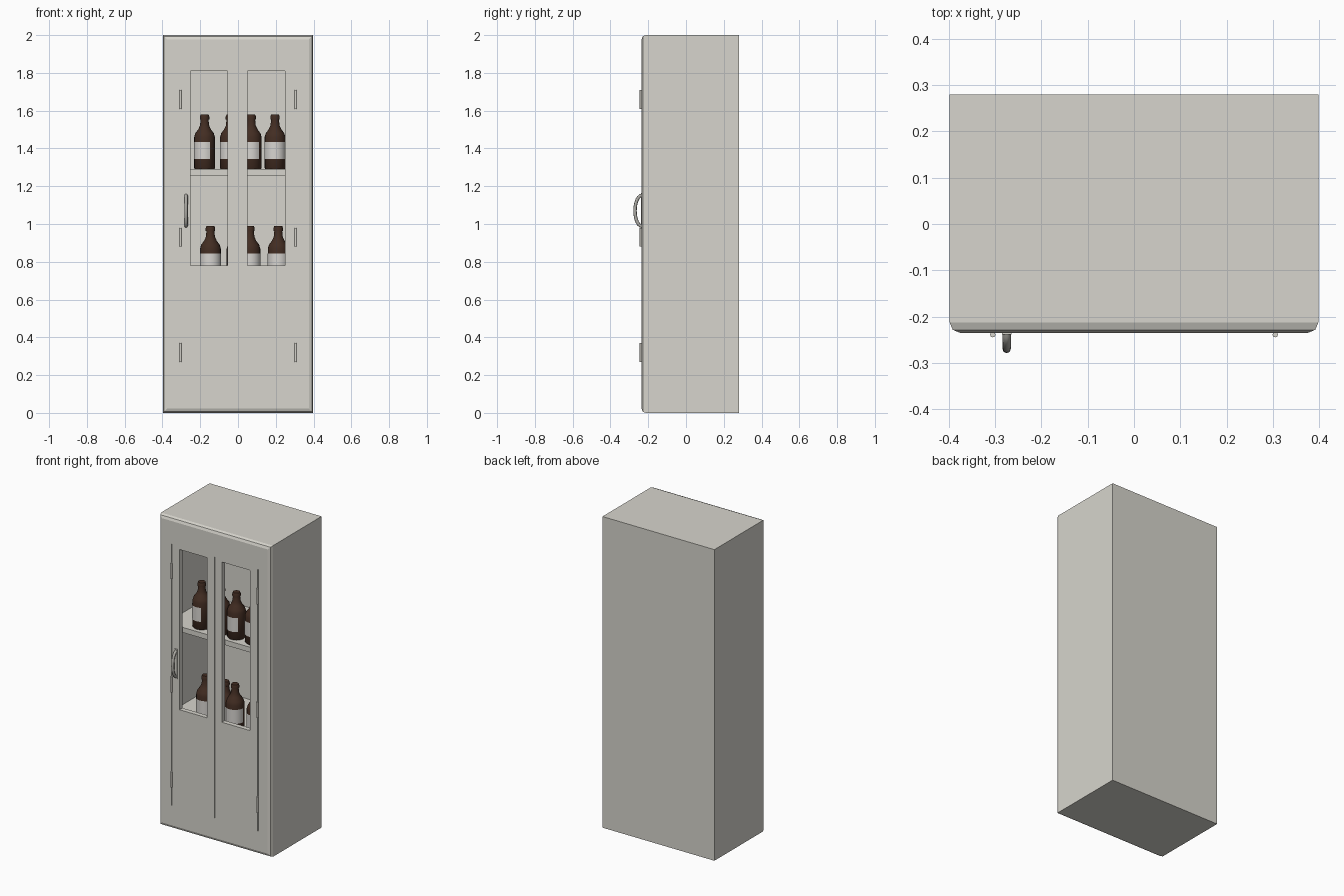
import bpy, bmesh, math
from mathutils import Vector

if "Cube" in bpy.data.objects:
    bpy.data.objects.remove(bpy.data.objects["Cube"])


def material(name, rgb):
    m = bpy.data.materials.new(name)
    m.diffuse_color = (*rgb, 1)
    m.use_nodes = True
    m.node_tree.nodes["Principled BSDF"].inputs["Base Color"].default_value = m.diffuse_color
    return m


PAINT = material("pale grey paint", (0.68, 0.665, 0.61))
GLASS = material("brown glass", (0.055, 0.026, 0.016))
LABEL = material("paper label", (0.68, 0.66, 0.63))
METAL = material("grey metal", (0.42, 0.41, 0.38))


def finish(name, bm, mat):
    me = bpy.data.meshes.new(name)
    bmesh.ops.recalc_face_normals(bm, faces=bm.faces)
    bm.to_mesh(me)
    bm.free()
    me.materials.append(mat)
    ob = bpy.data.objects.new(name, me)
    bpy.context.collection.objects.link(ob)
    return ob


def box_mesh(x, y, z):
    bm = bmesh.new()
    bmesh.ops.create_cube(bm, size=1)
    for v in bm.verts:
        v.co = Vector([(a + b) / 2 + c * (b - a) for (a, b), c in zip((x, y, z), v.co)])
    return bm


def box(name, x, y, z, mat=PAINT):
    return finish(name, box_mesh(x, y, z), mat)


def smooth(ob, angle=35):
    bpy.ops.object.select_all(action='DESELECT')
    ob.select_set(True)
    bpy.context.view_layer.objects.active = ob
    bpy.ops.object.shade_smooth_by_angle(angle=math.radians(angle))


def cut(ob, x, y, z):
    cutter = box("cutter", x, y, z)
    cutter.hide_render = True
    mod = ob.modifiers.new("cut", 'BOOLEAN')
    mod.operation, mod.solver, mod.object = 'DIFFERENCE', 'EXACT', cutter
    bpy.context.view_layer.objects.active = ob
    bpy.ops.object.modifier_apply(modifier=mod.name)
    bpy.data.objects.remove(cutter)


# Cabinet body: rounded front rim, square back
FRONT = -0.235
bm = box_mesh((-0.398, 0.398), (FRONT, 0.28), (0, 2))
rim = [e for e in bm.edges if all(v.co.y < 0 for v in e.verts)]
bmesh.ops.bevel(bm, geom=rim, offset=0.022, segments=2, profile=0.5, affect='EDGES')
body = finish("cabinet_body", bm, PAINT)

# Display cavity, two windows, door seams
FLOOR, SHELF = 0.70, 1.29
cut(body, (-0.375, 0.375), (-0.205, 0.255), (FLOOR, 1.96))
cut(body, (-0.252, -0.055), (-0.3, -0.15), (0.78, 1.81))
cut(body, (0.05, 0.25), (-0.3, -0.15), (0.78, 1.81))
for x in (-0.307, 0.0, 0.307):
    cut(body, (x - 0.002, x + 0.002), (-0.3, FRONT + 0.006), (0.15, 1.83))

# Shelf
box("shelf", (-0.375, 0.375), (-0.19, 0.255), (SHELF - 0.033, SHELF))

# Hinges
for x in (-0.305, 0.305):
    for z in (0.32, 0.93, 1.66):
        bm = bmesh.new()
        bmesh.ops.create_cone(bm, cap_ends=True, segments=8, radius1=0.006,
                              radius2=0.006, depth=0.1)
        bmesh.ops.translate(bm, verts=bm.verts, vec=(x, FRONT - 0.004, z))
        smooth(finish("hinge", bm, PAINT), 50)

# Door handle: bowed grip with a back plate
cu = bpy.data.curves.new("door_handle", 'CURVE')
cu.dimensions = '3D'
cu.bevel_depth, cu.bevel_resolution = 0.009, 2
cu.use_fill_caps = True
sp = cu.splines.new('POLY')
sp.points.add(12)
for i, p in enumerate(sp.points):
    a = math.pi * i / 12
    p.co = (-0.275, FRONT + 0.002 - 0.037 * math.sin(a), 1.07 - 0.082 * math.cos(a), 1)
cu.materials.append(METAL)
bpy.context.collection.objects.link(bpy.data.objects.new("door_handle", cu))
box("handle_plate", (-0.285, -0.265), (FRONT - 0.004, FRONT + 0.002), (0.975, 1.165), PAINT)

# Bottles: turned profile with a wrapped label
PROFILE = [(0, 0), (0.05, 0), (0.055, 0.006), (0.055, 0.17), (0.049, 0.19),
           (0.033, 0.212), (0.024, 0.232), (0.021, 0.262), (0.025, 0.264),
           (0.025, 0.278), (0.021, 0.289), (0, 0.289)]
SIDES = 20


def bottle(x, y, z, turn):
    bm = bmesh.new()
    path = [bm.verts.new((r, 0, h)) for r, h in PROFILE]
    edges = [bm.edges.new(p) for p in zip(path, path[1:])]
    bmesh.ops.spin(bm, geom=path + edges, cent=(0, 0, 0), axis=(0, 0, 1),
                   angle=math.tau, steps=SIDES)
    bmesh.ops.remove_doubles(bm, verts=bm.verts, dist=1e-4)
    bmesh.ops.translate(bm, verts=bm.verts, vec=(x, y, z))
    smooth(finish("bottle", bm, GLASS), 40)

    bm = bmesh.new()
    ring = []
    for i in range(13):
        a = math.radians(turn - 80 + 160 * i / 12)
        px, py = x + 0.057 * math.sin(a), y - 0.057 * math.cos(a)
        ring.append([bm.verts.new((px, py, z + h)) for h in (0.055, 0.145)])
    for (a, b), (c, d) in zip(ring, ring[1:]):
        bm.faces.new((a, c, d, b))
    smooth(finish("bottle_label", bm, LABEL), 40)


for x, turn in ((-0.177, -50), (-0.04, -30), (0.07, -35), (0.196, 0)):
    bottle(x, -0.115, SHELF, turn)
for x, turn in ((-0.146, 0), (-0.005, 20), (0.063, 10), (0.213, -10)):
    bottle(x, -0.12 if x else 0, FLOOR, turn)
